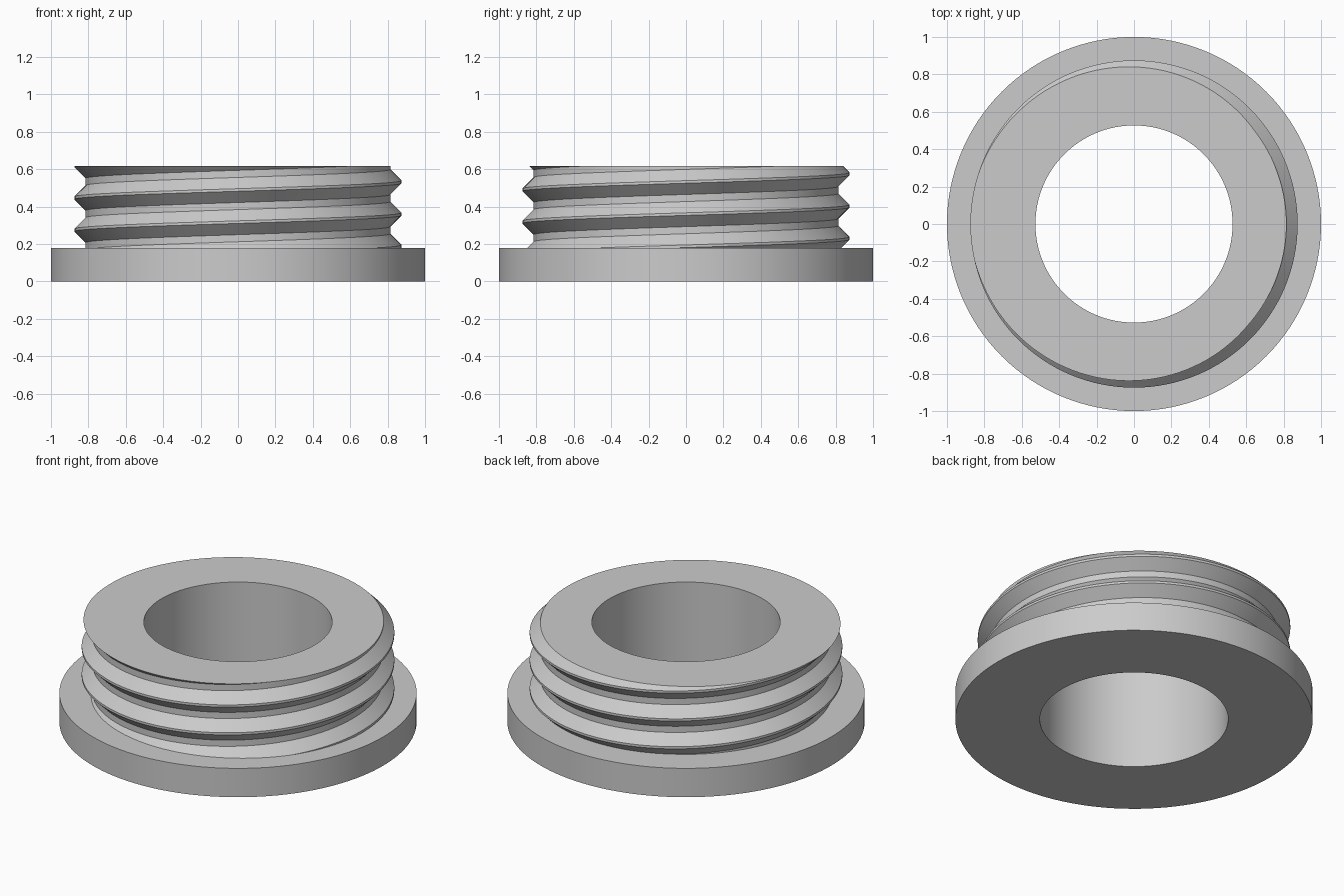
import bpy, bmesh, math
from mathutils import Vector

cube = bpy.data.objects.get("Cube")
if cube:
    bpy.data.objects.remove(cube, do_unlink=True)

SEGMENTS = 128
PITCH = 0.172
CREST_Z = 0.36
ROOT_R, CREST_R, BORE_R, FLANGE_R = 0.815, 0.875, 0.527, 1.0
TOP_Z, FLANGE_Z = 0.617, 0.178

# One thread tooth: height offset from the crest centre, and radius
tooth = [(-0.067, ROOT_R), (-0.007, CREST_R), (0.007, CREST_R), (0.067, ROOT_R)]

bm = bmesh.new()

# Helical thread sheet, taller than needed
columns = []
for i in range(SEGMENTS + 1):
    turn = i / SEGMENTS
    a = math.tau * turn
    columns.append([
        bm.verts.new((r * math.cos(a), r * math.sin(a), CREST_Z + dz + PITCH * (t + turn)))
        for t in range(-4, 4) for dz, r in tooth])
for left, right in zip(columns, columns[1:]):
    for k in range(len(left) - 1):
        bm.faces.new((left[k], right[k], right[k + 1], left[k + 1]))
bmesh.ops.remove_doubles(bm, verts=bm.verts[:], dist=1e-4)

# Trim the thread flat at the top and where it meets the flange
for z, side in ((TOP_Z, 1), (FLANGE_Z, -1)):
    bmesh.ops.bisect_plane(bm, geom=bm.verts[:] + bm.edges[:] + bm.faces[:], dist=1e-5,
                           plane_co=(0, 0, z), plane_no=(0, 0, side), clear_outer=True)


def rim(z):
    return [e for e in bm.edges if e.is_boundary and all(abs(v.co.z - z) < 1e-3 for v in e.verts)]


def sweep(edges, radius, z):
    """Extrude a rim to a circle of the given radius and height."""
    geom = bmesh.ops.extrude_edge_only(bm, edges=edges)["geom"]
    for v in geom:
        if isinstance(v, bmesh.types.BMVert):
            flat = Vector((v.co.x, v.co.y, 0)).normalized() * radius
            v.co = (flat.x, flat.y, z)
    return [e for e in geom if isinstance(e, bmesh.types.BMEdge)]


# Top face and bore, then flange top, wall and underside
top_rim, flange_rim = rim(TOP_Z), rim(FLANGE_Z)
bore = sweep(top_rim, BORE_R, TOP_Z)
sweep(bore, BORE_R, 0)
edge = sweep(flange_rim, FLANGE_R, FLANGE_Z)
edge = sweep(edge, FLANGE_R, 0)
sweep(edge, BORE_R, 0)

bmesh.ops.recalc_face_normals(bm, faces=bm.faces[:])
mesh = bpy.data.meshes.new("threaded_plug")
bm.to_mesh(mesh)
bm.free()

plug = bpy.data.objects.new("threaded_plug", mesh)
bpy.context.scene.collection.objects.link(plug)

# Plain grey material
grey = bpy.data.materials.new("light_grey")
grey.use_nodes = True
colour = (0.6, 0.6, 0.6, 1)
grey.diffuse_color = colour
grey.node_tree.nodes["Principled BSDF"].inputs["Base Color"].default_value = colour
mesh.materials.append(grey)

bpy.ops.object.select_all(action="DESELECT")
plug.select_set(True)
bpy.context.view_layer.objects.active = plug
bpy.ops.object.shade_smooth_by_angle(angle=math.radians(25))
